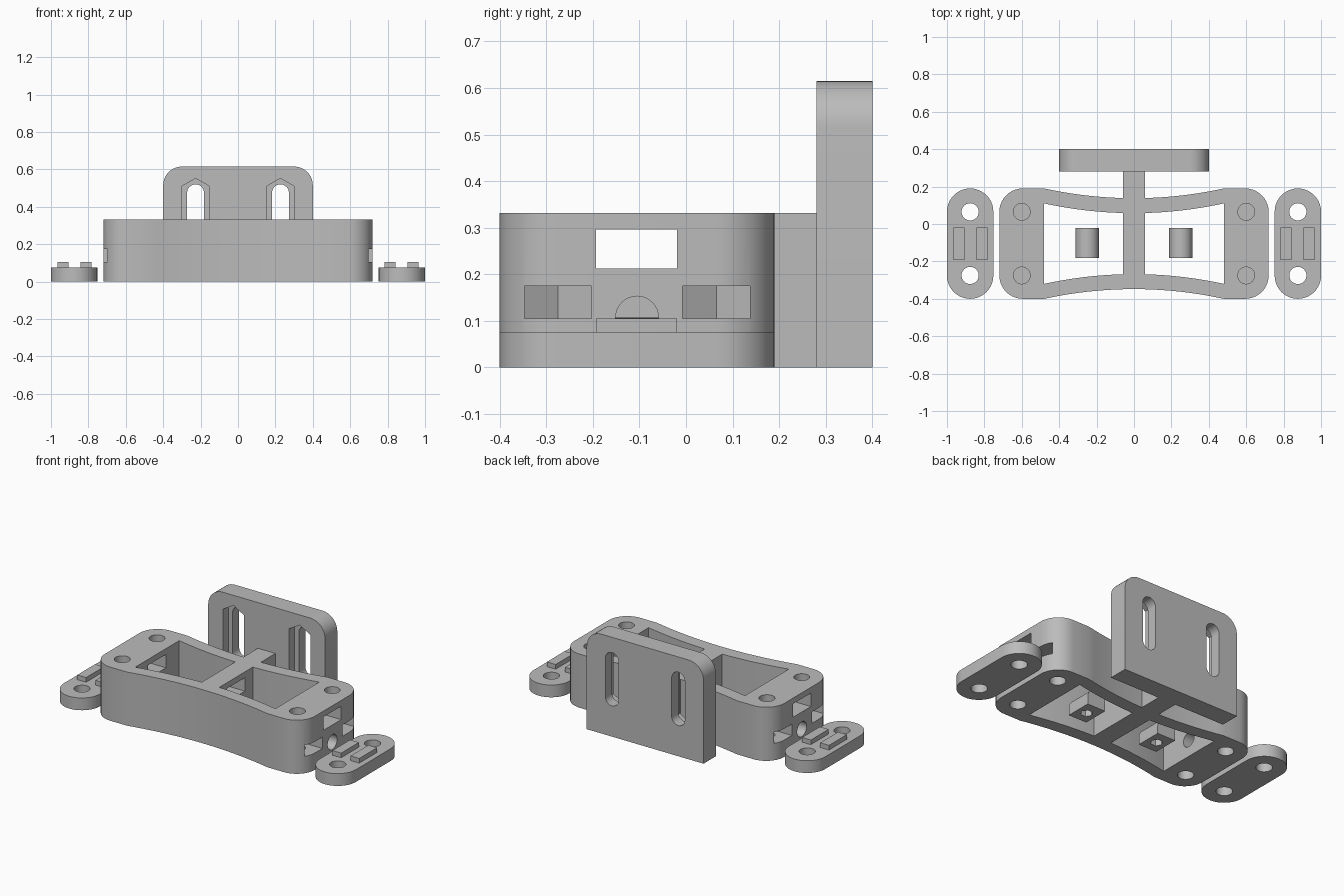
import bpy, bmesh, math
from math import sin, cos, pi, radians

cube = bpy.data.objects.get("Cube")
if cube:
    bpy.data.objects.remove(cube, do_unlink=True)

grey = bpy.data.materials.new("plain grey")
grey.use_nodes = True
colour = (0.5, 0.5, 0.5, 1)
grey.diffuse_color = colour
grey.node_tree.nodes["Principled BSDF"].inputs["Base Color"].default_value = colour

MID = -0.105            # y of the body's centre line
HOLES = (-0.275, 0.065)  # y of the screw holes


def prism(name, pts, axis, lo, hi):
    """Extrude a 2D outline along an axis."""
    place = {"x": lambda a, b, c: (c, a, b),
             "y": lambda a, b, c: (a, c, b),
             "z": lambda a, b, c: (a, b, c)}[axis]
    bm = bmesh.new()
    low = [bm.verts.new(place(a, b, lo)) for a, b in pts]
    high = [bm.verts.new(place(a, b, hi)) for a, b in pts]
    bm.faces.new(low)
    bm.faces.new(high)
    n = len(pts)
    for i in range(n):
        j = (i + 1) % n
        bm.faces.new((low[i], low[j], high[j], high[i]))
    bmesh.ops.recalc_face_normals(bm, faces=bm.faces)
    mesh = bpy.data.meshes.new(name)
    bm.to_mesh(mesh)
    bm.free()
    obj = bpy.data.objects.new(name, mesh)
    bpy.context.collection.objects.link(obj)
    mesh.materials.append(grey)
    return obj


def arc(cx, cy, r, start, end, n=10):
    return [(cx + r * cos(radians(start + (end - start) * i / n)),
             cy + r * sin(radians(start + (end - start) * i / n))) for i in range(n + 1)]


def circle(cx, cy, r, n=32):
    return arc(cx, cy, r, 0, 360 - 360 / n, n - 1)


def rect(a0, b0, a1, b1):
    return [(a0, b0), (a1, b0), (a1, b1), (a0, b1)]


def stadium(cx, low, high, r):
    return arc(cx, high - r, r, 0, 180, 20) + arc(cx, low + r, r, 180, 360, 20)


def cut(obj, pts, axis, lo, hi):
    """Subtract an extruded outline from an object."""
    cutter = prism("cutter", pts, axis, lo, hi)
    cutter.hide_render = True
    mod = obj.modifiers.new("cut", "BOOLEAN")
    mod.operation = "DIFFERENCE"
    mod.solver = "EXACT"
    mod.object = cutter
    bpy.context.view_layer.objects.active = obj
    bpy.ops.object.modifier_apply(modifier=mod.name)
    bpy.data.objects.remove(cutter, do_unlink=True)


def smooth(obj):
    bpy.ops.object.select_all(action="DESELECT")
    obj.select_set(True)
    bpy.context.view_layer.objects.active = obj
    bpy.ops.object.shade_smooth_by_angle(angle=radians(30))


def waist(x0, x1, inset, n=10):
    """Concave long wall, as points (x, half depth)."""
    xs = [x0 + (x1 - x0) * i / n for i in range(n + 1)]
    return [(x, 0.295 - inset - 0.052 * (1 - (x / 0.48) ** 2)) for x in xs]


# Body outline with the neck that reaches the back plate
r = 0.125
ex, ey = 0.72 - r, 0.295 - r
outline = arc(ex, MID + ey, r, 0, 90)
outline += [(x, MID + h) for x, h in waist(0.48, 0.06, 0)]
outline += [(0.06, 0.285), (-0.06, 0.285)]
outline += [(x, MID + h) for x, h in waist(-0.06, -0.48, 0)]
outline += arc(-ex, MID + ey, r, 90, 180) + arc(-ex, MID - ey, r, 180, 270)
outline += [(x, MID - h) for x, h in waist(-0.48, 0.48, 0, 20)]
outline += arc(ex, MID - ey, r, 270, 360)
body = prism("body", outline, "z", 0, 0.332)

# Two open pockets, screw holes and nut traps
for s in (-1, 1):
    wall = waist(0.06, 0.48, 0.08)
    pocket = [(s * x, MID + h) for x, h in wall]
    pocket += [(s * x, MID - h) for x, h in reversed(wall)]
    cut(body, pocket, "z", -0.1, 0.5)
    for y in HOLES:
        hx = s * 0.6
        cut(body, circle(hx, y, 0.045), "z", 0.18, 0.5)
        cut(body, circle(hx, y, 0.045), "z", -0.1, 0.12)
        w = 0.072
        trap = [(s * 0.8, y - w), (s * 0.56, y - w), (s * 0.517, y),
                (s * 0.56, y + w), (s * 0.8, y + w)]
        cut(body, trap, "z", 0.105, 0.175)
    # Round cable hole in the end wall
    cut(body, circle(MID, 0.107, 0.046), "x", *sorted((s * 0.4, s * 0.8)))

# Strap window running the full length
cut(body, rect(-0.193, 0.213, -0.019, 0.296), "x", -0.9, 0.9)
smooth(body)

# Upright back plate with two slots and pointed nut channels
plate_shape = [(-0.4, 0), (0.4, 0)] + arc(0.3, 0.515, 0.1, 0, 90) + arc(-0.3, 0.515, 0.1, 90, 180)
plate = prism("back_plate", plate_shape, "y", 0.28, 0.4)
for s in (-1, 1):
    cx = s * 0.227
    cut(plate, stadium(cx, 0.19, 0.52, 0.045), "y", 0.2, 0.5)
    w = 0.073
    channel = [(cx - w, 0.2), (cx, 0.158), (cx + w, 0.2),
               (cx + w, 0.51), (cx, 0.552), (cx - w, 0.51)]
    cut(plate, channel, "y", 0.2, 0.335)
smooth(plate)

for s, side in ((1, "left"), (-1, "right")):
    # End clamp with ridges
    clamp = prism(side + "_clamp", stadium(s * 0.876, MID - 0.295, MID + 0.295, 0.124), "z", 0, 0.076)
    for y in HOLES:
        cut(clamp, circle(s * 0.876, y, 0.046), "z", -0.1, 0.2)
    smooth(clamp)
    for i, cx in enumerate((0.812, 0.936)):
        prism(f"{side}_ridge_{i + 1}",
              rect(s * cx - 0.03, -0.193, s * cx + 0.03, -0.019), "z", 0.07, 0.105)

    # Loose round-topped cable saddle with a hexagonal socket underneath
    cx = s * 0.25
    arch = [(cx - 0.062, 0), (cx + 0.062, 0)] + arc(cx, 0.045, 0.062, 0, 180, 20)
    saddle = prism(side + "_saddle", arch, "y", -0.183, -0.022)
    cut(saddle, circle(cx, MID, 0.035, 6), "z", -0.1, 0.06)
    smooth(saddle)
